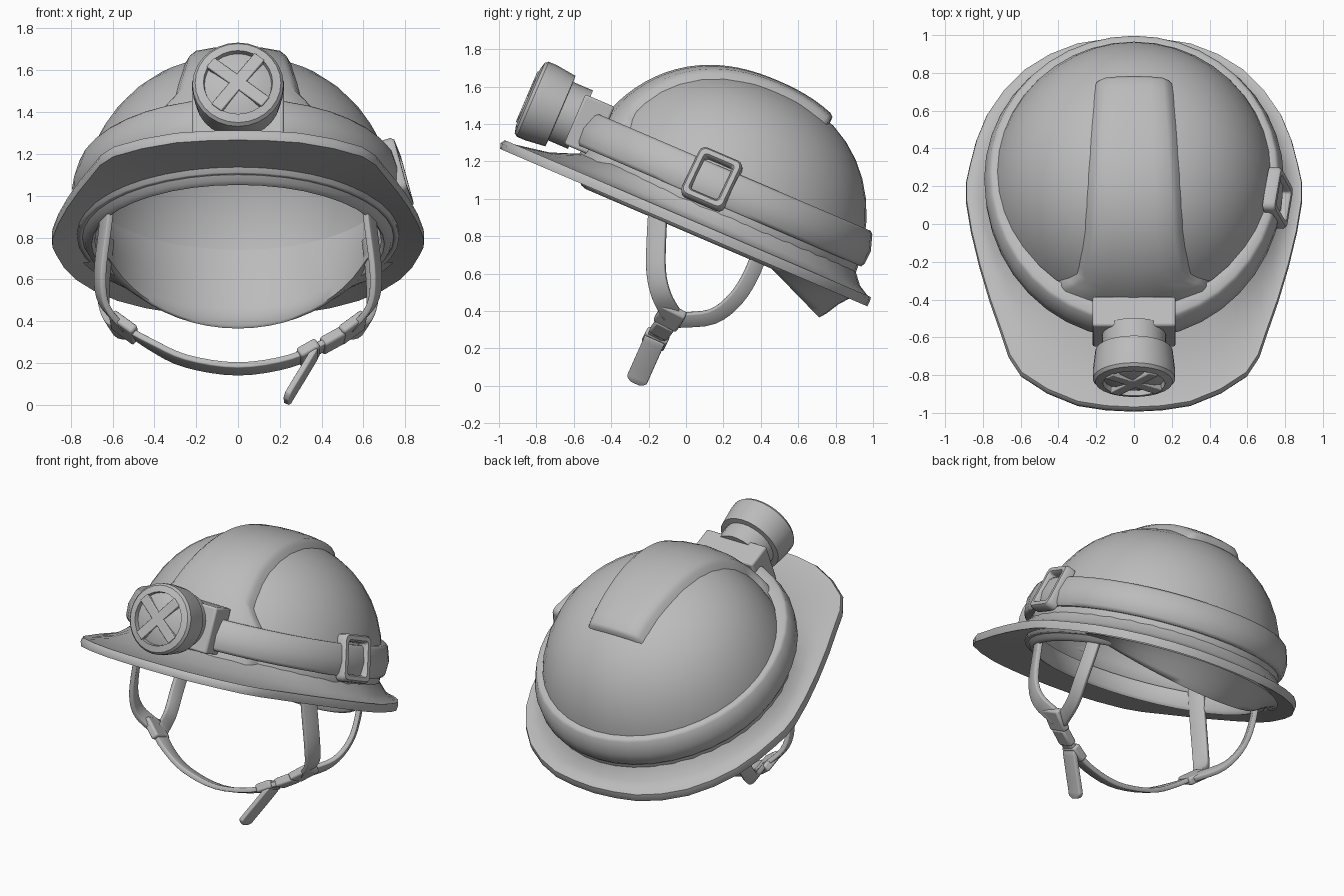
import bpy, bmesh, math
from mathutils import Vector, Matrix

if "Cube" in bpy.data.objects:
    bpy.data.objects.remove(bpy.data.objects["Cube"])

grey = bpy.data.materials.new("grey")
grey.diffuse_color = (0.5, 0.5, 0.5, 1)
grey.use_nodes = True
grey.node_tree.nodes["Principled BSDF"].inputs["Base Color"].default_value = grey.diffuse_color

# Helmet frame: x across, u backwards along the brim, w up out of the brim
TILT = Matrix.Translation((0, 0, 0.86)) @ Matrix.Rotation(math.radians(-23.2), 4, 'X')
AX, AU, H, UC, P = 0.77, 0.79, 0.865, 0.15, 2.3    # dome half-axes, centre, fullness


def finish(name, bm, mat=None, solid=0, offset=0, bevel=0, angle=40):
    bmesh.ops.recalc_face_normals(bm, faces=bm.faces)
    if mat is not None:
        bm.transform(mat)
    me = bpy.data.meshes.new(name)
    bm.to_mesh(me)
    bm.free()
    me.materials.append(grey)
    ob = bpy.data.objects.new(name, me)
    bpy.context.collection.objects.link(ob)
    if solid:
        m = ob.modifiers.new("thickness", 'SOLIDIFY')
        m.thickness, m.offset = solid, offset
    if bevel:
        m = ob.modifiers.new("bevel", 'BEVEL')
        m.width, m.segments, m.limit_method = bevel, 2, 'ANGLE'
    bpy.ops.object.select_all(action='DESELECT')
    ob.select_set(True)
    bpy.context.view_layer.objects.active = ob
    bpy.ops.object.shade_smooth_by_angle(angle=math.radians(angle))
    return ob


def loft(rings, around=True, loop=False, cap=False):
    bm = bmesh.new()
    vs = [[bm.verts.new(p) for p in r] for r in rings]
    n = len(rings[0])
    for i in range(len(vs) if loop else len(vs) - 1):
        a, b = vs[i], vs[(i + 1) % len(vs)]
        for j in range(n if around else n - 1):
            k = (j + 1) % n
            bm.faces.new((a[j], a[k], b[k], b[j]))
    if cap:
        bm.faces.new(vs[0])
        bm.faces.new(vs[-1])
    bmesh.ops.remove_doubles(bm, verts=bm.verts, dist=1e-5)
    return bm


def smooth(pts, steps=4):
    """Catmull-Rom path through the points."""
    p = [Vector(q) for q in pts]
    p = [2 * p[0] - p[1]] + p + [2 * p[-1] - p[-2]]
    out = []
    for i in range(1, len(p) - 2):
        a, b, c, d = p[i - 1:i + 3]
        for k in range(steps):
            t = k / steps
            out.append(0.5 * (2 * b + (c - a) * t + (2 * a - 5 * b + 4 * c - d) * t * t
                              + (3 * b - a - 3 * c + d) * t ** 3))
    return out + [p[-2]]


def plan(t, s, w, front=0.0):
    """Point on the dome's plan ellipse, scaled by s; front stretches the face side."""
    c = math.cos(t)
    return Vector((AX * s * math.sin(t), UC + (AU * s + (front if c < 0 else 0)) * c, w))


def ring(s, w, n=40, front=0.0):
    return [plan(2 * math.pi * j / n, s, w, front) for j in range(n)]


# Dome shell
levels = [math.radians(90 * i / 11) for i in range(12)]
finish("dome", loft([ring(max(0, math.cos(a)) ** (2 / P), H * math.sin(a) ** (2 / P))
                     for a in levels]), TILT, 0.03, -1)

# Brim with a flared outline
half = [(0, 1.065), (0.3, 1.03), (0.58, 0.88), (0.78, 0.62), (0.87, 0.33), (0.89, 0.12),
        (0.82, -0.25), (0.705, -0.64), (0.6, -0.88), (0.3, -1.05), (0, -1.083)]
side = [(p.x, p.y) for p in smooth([(x, u, 0) for x, u in half], 2)]
outline = side + [(-x, u) for x, u in side[-2:0:-1]]
angles = [math.atan2(x / AX, (u - UC) / AU) for x, u in outline]


def brim_ring(f, w, inner=0.97):
    return [plan(t, inner, 0).lerp(Vector((x, u, 0)), f) + Vector((0, 0, w))
            for t, (x, u) in zip(angles, outline)]


finish("brim", loft([brim_ring(0, 0.03), brim_ring(0, 0.15), brim_ring(0.18, 0.115),
                     brim_ring(0.45, 0.068), brim_ring(0.88, 0.032), brim_ring(0.97, 0.035),
                     brim_ring(1, 0.012), brim_ring(0.98, -0.018), brim_ring(0.85, -0.012)],
                    loop=True), TILT, angle=60)

# Inner lip below the opening
finish("inner_lip", loft([ring(0.99, 0.03), ring(0.95, -0.025), ring(0.91, -0.035),
                          ring(0.89, -0.015), ring(0.92, 0.08)], loop=True), TILT, angle=60)

# Nape guard hanging at the back, rolled under into the dome
rows = []
for s, f, w in ((1.04, 0, 0), (0.97, 0.4, 0), (0.92, 0.8, 0), (0.885, 1, 0), (0.865, 0.95, 0),
                (0.865, 0.4, 0), (0.875, 0, 0.08), (0.93, 0, 0.25)):
    row = []
    for j in range(23):
        t = math.radians(-68 + 136 * j / 22)
        low = -0.42 * max(0, plan(t, 0.88, 0).y - 0.43)
        row.append(plan(t, s, w + low * f))
    rows.append(row)
finish("nape_guard", loft(rows, around=False), TILT, angle=70)

# Lamp band around the dome
F = 0.08
finish("lamp_band", loft([ring(0.96, 0.165, front=F), ring(1.01, 0.165, front=F),
                          ring(1.025, 0.185, front=F), ring(1.03, 0.26, front=F),
                          ring(0.995, 0.345, front=F), ring(0.975, 0.36, front=F),
                          ring(0.92, 0.355, front=F * 0.5)], loop=True), TILT, angle=60)


# Raised crest along the dome, spreading into two feet at the front
def crest_point(x, phi, lift):
    c, s = math.cos(phi), math.sin(phi)
    lo, hi = 0.0, 1.2
    for _ in range(25):
        t = (lo + hi) / 2
        inside = ((x / AX) ** 2 + (t * c) ** 2) ** (P / 2) + (t * abs(s)) ** P < 1
        lo, hi = (t, hi) if inside else (lo, t)
    return Vector((x * (1 + lift), UC + (AU * lo + lift) * c, (H * lo + lift) * s))


def crest_width(d):
    keys = [(64, 0.165), (90, 0.19), (130, 0.225), (147, 0.265), (154, 0.37), (173, 0.4)]
    for (a, p), (b, q) in zip(keys, keys[1:]):
        if d <= b:
            return p + (q - p) * (d - a) / (b - a)
    return keys[-1][1]


rows = []
for i, d in enumerate([64.5, 66, 67.5] + [67.5 + 105.5 * k / 28 for k in range(1, 29)]):
    h, phi = crest_width(d), math.radians(d)
    lift = (-0.02, 0.03, 0.038)[min(i, 2)]
    prof = [(-h - 0.05, -0.015), (-h - 0.012, lift * 0.6), (-h + 0.02, lift), (-h * 0.5, lift)]
    prof = prof + [(0, lift)] + [(-x, l) for x, l in prof[::-1]]
    rows.append([crest_point(x, phi, min(l, lift)) for x, l in prof])
finish("crest", loft(rows, around=False), TILT, angle=60)


def block(name, size, mat, bevel=0.012):
    bm = bmesh.new()
    bmesh.ops.create_cube(bm, size=1)
    bm.transform(Matrix.Diagonal((*size, 1)))
    return finish(name, bm, mat, bevel=bevel)


# Headlamp: bracket, turned body, lens and cross guard
block("lamp_bracket", (0.44, 0.17, 0.29), TILT @ Matrix.Translation((0, -0.685, 0.285)))


def disc(r, u, n=28, w=0.295):
    return [Vector((r * math.cos(2 * math.pi * j / n), u, w + r * math.sin(2 * math.pi * j / n)))
            for j in range(n)]


body = [(0.17, -0.74), (0.17, -0.855), (0.205, -0.857), (0.218, -0.97),
        (0.218, -1.018), (0.205, -1.035), (0.165, -1.045), (0.16, -1.015)]
finish("lamp_body", loft([disc(r, u) for r, u in body], cap=True), TILT, angle=35)
finish("lamp_lens", loft([disc(r, u) for r, u in ((0.165, -1.015), (0.12, -1.033), (0.06, -1.043),
                                                  (0.01, -1.046))], cap=True), TILT)
for i, a in enumerate((38, -52)):
    block("lamp_guard_bar_%d" % (i + 1), (0.335, 0.035, 0.06), TILT
          @ Matrix.Translation((0, -1.036, 0.295)) @ Matrix.Rotation(math.radians(a), 4, 'Y'), 0.005)


# Square buckle on the band: rounded frame
def rounded(hw, hh, r, x):
    pts = []
    for q, (sx, sy) in enumerate(((1, 1), (-1, 1), (-1, -1), (1, -1))):
        for k in range(4):
            a = math.radians(90 * q + 30 * k)
            pts.append(Vector((x, sx * (hw - r) + r * math.cos(a), sy * (hh - r) + r * math.sin(a))))
    return pts


frame = loft([rounded(0.125, 0.145, 0.035, -0.03), rounded(0.125, 0.145, 0.035, 0.02),
              rounded(0.115, 0.135, 0.03, 0.035), rounded(0.09, 0.11, 0.02, 0.035),
              rounded(0.08, 0.1, 0.015, 0.02), rounded(0.08, 0.1, 0.015, -0.03)], loop=True)
finish("band_buckle", frame, TILT @ Matrix.Translation((0.76, 0.03, 0.28))
       @ Matrix.Rotation(math.radians(-9), 4, 'Z') @ Matrix.Rotation(math.radians(-14), 4, 'Y'))


# Chin straps: ribbons along smooth paths; face0 and face1 are the outward directions at the ends
def ribbon(name, pts, width, face0, face1=None, tip=False, thick=0.03):
    path, rows = smooth(pts), []
    n = len(path) - 1
    for i, p in enumerate(path):
        tan = path[min(i + 1, n)] - path[max(i - 1, 0)]
        out = Vector(face0).lerp(Vector(face1 or face0), i / n)
        f = {n: 0.45, n - 1: 0.8}.get(i, 1) if tip else 1
        side = tan.cross(out).normalized() * width / 2 * f
        rows.append([p - side, p + side])
    return finish(name, loft(rows, around=False), None, thick, 0, 0.006)


for s, tag in ((1, "left"), (-1, "right")):
    ribbon("front_strap_" + tag, [(s * x, y, z) for x, y, z in (
        (0.61, -0.14, 1.06), (0.635, -0.155, 0.85), (0.66, -0.16, 0.62),
        (0.64, -0.13, 0.48), (0.55, -0.07, 0.37))], 0.105, (s, -0.45, 0), (s, -0.2, -0.3))
    ribbon("rear_strap_" + tag, [(s * x, y, z) for x, y, z in (
        (0.62, 0.42, 0.8), (0.64, 0.36, 0.62), (0.64, 0.27, 0.47),
        (0.6, 0.14, 0.37), (0.53, -0.05, 0.35))], 0.085, (s, 0.5, 0), (s, 0.2, -0.6))

DOWN = (0, -0.4, -0.9)
chin = [(0.55, -0.07, 0.37), (0.42, -0.14, 0.29), (0.25, -0.18, 0.21), (0, -0.2, 0.172)]
ribbon("chin_strap", chin + [(-x, y, z) for x, y, z in chin[-2::-1]], 0.1, DOWN)
ribbon("strap_tail", [(0.37, -0.165, 0.25), (0.31, -0.21, 0.15), (0.255, -0.25, 0.06),
                      (0.23, -0.27, 0.015)], 0.115, (1, -0.2, -0.4), None, True)


def clip(name, a, b, width, thick, across=Vector((0, 0.9, -0.4)).normalized()):
    """Bevelled block running from a to b."""
    a, b = Vector(a), Vector(b)
    x = (b - a).normalized()
    z = x.cross(across).normalized()
    rot = Matrix((x, z.cross(x), z)).transposed().to_4x4()
    block(name, ((b - a).length, width, thick), Matrix.Translation((a + b) / 2) @ rot)


# Strap sliders, and the clasp on one side
clip("slider_right", (-0.6, -0.06, 0.41), (-0.49, -0.11, 0.33), 0.14, 0.05)
clip("slider_left", (0.6, -0.06, 0.41), (0.49, -0.11, 0.33), 0.14, 0.05)
clip("clasp_socket", (0.5, -0.105, 0.335), (0.4, -0.145, 0.28), 0.11, 0.055)
clip("clasp_tongue", (0.41, -0.14, 0.285), (0.37, -0.155, 0.265), 0.08, 0.04)
clip("clasp_adjuster", (0.38, -0.15, 0.275), (0.29, -0.175, 0.225), 0.13, 0.055)
